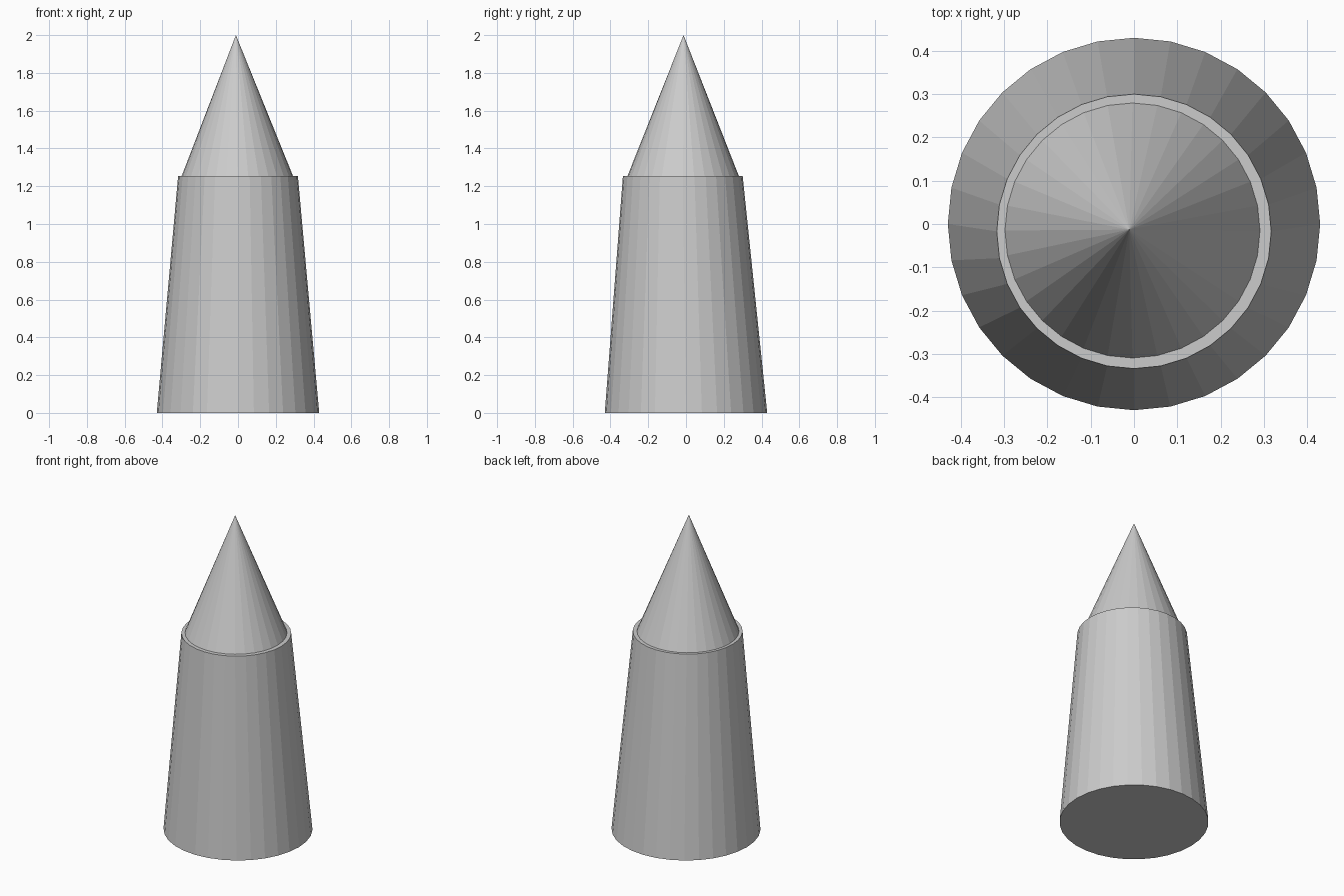
import bpy
import bmesh
from mathutils import Matrix

if "Cube" in bpy.data.objects:
    bpy.data.objects.remove(bpy.data.objects["Cube"])

SIDES = 32


def tapered(name, base, r_base, top, r_top):
    """Flat-faced round taper whose top centre may lean away from its base."""
    height = top[2] - base[2]
    bm = bmesh.new()
    bmesh.ops.create_cone(bm, cap_ends=True, segments=SIDES,
                          radius1=r_base, radius2=r_top, depth=height,
                          matrix=Matrix.Translation((0, 0, base[2] + height / 2)))
    middle = base[2] + height / 2
    for v in bm.verts:
        centre = top if v.co.z > middle else base
        v.co.x += centre[0]
        v.co.y += centre[1]
    bmesh.ops.remove_doubles(bm, verts=bm.verts, dist=1e-5)
    bmesh.ops.recalc_face_normals(bm, faces=bm.faces)
    mesh = bpy.data.meshes.new(name)
    bm.to_mesh(mesh)
    bm.free()
    obj = bpy.data.objects.new(name, mesh)
    bpy.context.collection.objects.link(obj)
    return obj


# Tapered lower body, leaning slightly to the front
tapered("body", (0, 0, 0), 0.43, (0, -0.017, 1.255), 0.317)

# Pointed cap resting inside the rim of the body
tapered("pointed_cap", (-0.0035, -0.015, 1.255), 0.2945, (-0.011, -0.013, 2.0), 0.0)
